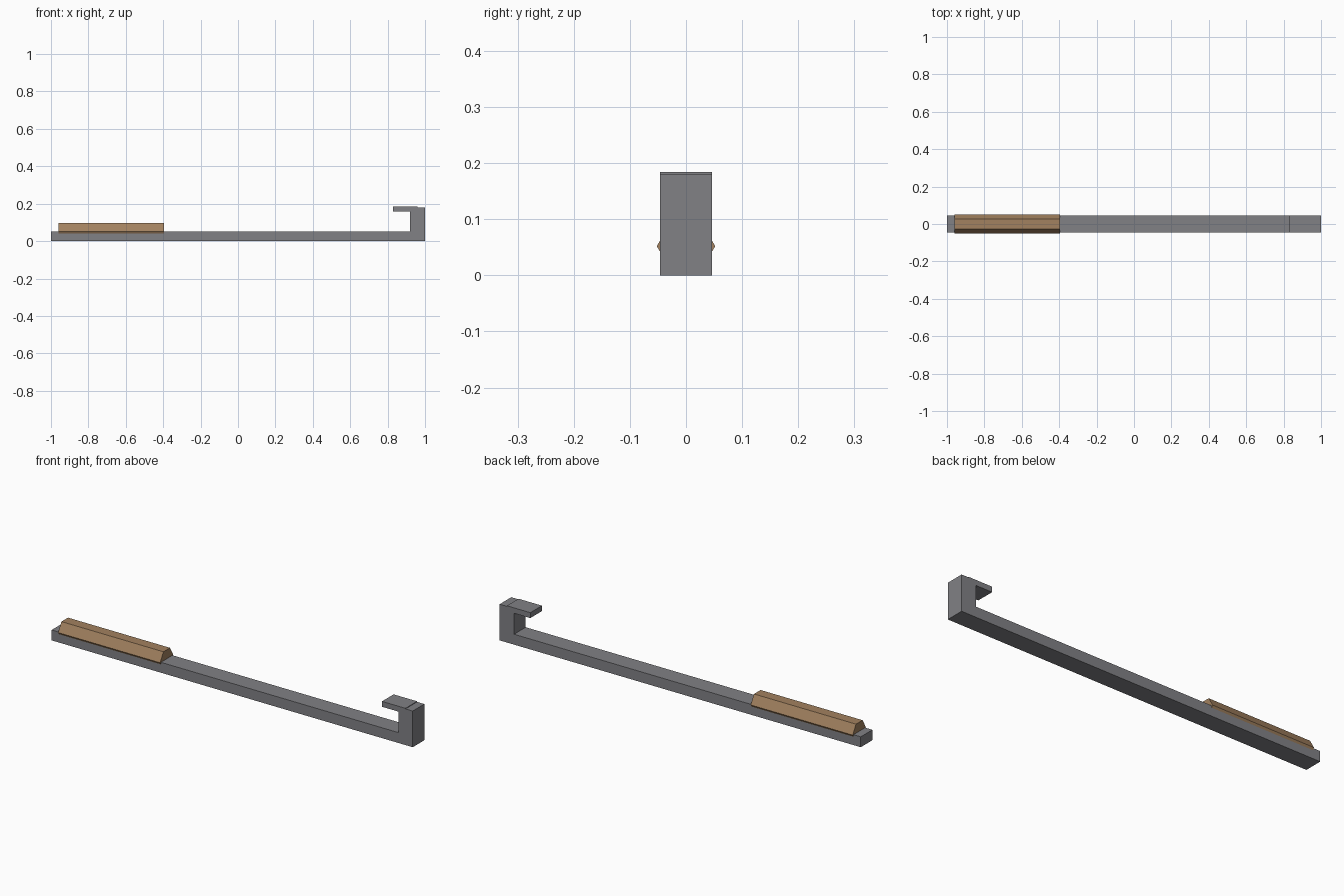
import bpy, math

cube = bpy.data.objects.get("Cube")
if cube:
    bpy.data.objects.remove(cube, do_unlink=True)


def material(name, rgb):
    m = bpy.data.materials.new(name)
    m.use_nodes = True
    m.diffuse_color = (*rgb, 1)
    m.node_tree.nodes["Principled BSDF"].inputs["Base Color"].default_value = (*rgb, 1)
    return m


steel = material("grey_steel", (0.22, 0.22, 0.235))
wood = material("brown_wood", (0.36, 0.22, 0.115))
HALF_WIDTH = 0.046


def extrude(name, profile, along, start, end, mat):
    """Prism of a 2D profile: (x, z) swept along y, or (y, z) swept along x."""
    n = len(profile)
    verts = [(s, a, z) if along == "x" else (a, s, z)
             for s in (start, end) for a, z in profile]
    faces = [tuple(range(n))[::-1], tuple(range(n, 2 * n))]
    faces += [(i, (i + 1) % n, (i + 1) % n + n, i + n) for i in range(n)]
    if along == "y":
        faces = [f[::-1] for f in faces]
    mesh = bpy.data.meshes.new(name)
    mesh.from_pydata(verts, [], faces)
    mesh.materials.append(mat)
    ob = bpy.data.objects.new(name, mesh)
    bpy.context.collection.objects.link(ob)
    return ob


# Long flat bar turning up into the end post
bar_profile = [(-1, 0), (1, 0), (1, 0.181), (0.92, 0.181), (0.92, 0.052), (-1, 0.052)]
extrude("bar_and_post", bar_profile, "y", -HALF_WIDTH, HALF_WIDTH, steel)

# Lip of the hook, lapped slightly over the post
lip_profile = [(0.83, 0.157), (0.96, 0.157), (0.96, 0.184), (0.83, 0.184)]
extrude("hook_lip", lip_profile, "y", -HALF_WIDTH, HALF_WIDTH, steel)

# Six-sided grip wrapped around the top of the bar
radius, centre_z = 0.052, 0.052
hexagon = [(radius * math.cos(math.radians(60 * i)),
            centre_z + radius * math.sin(math.radians(60 * i))) for i in range(6)]
extrude("handle_grip", hexagon, "x", -0.96, -0.395, wood)
